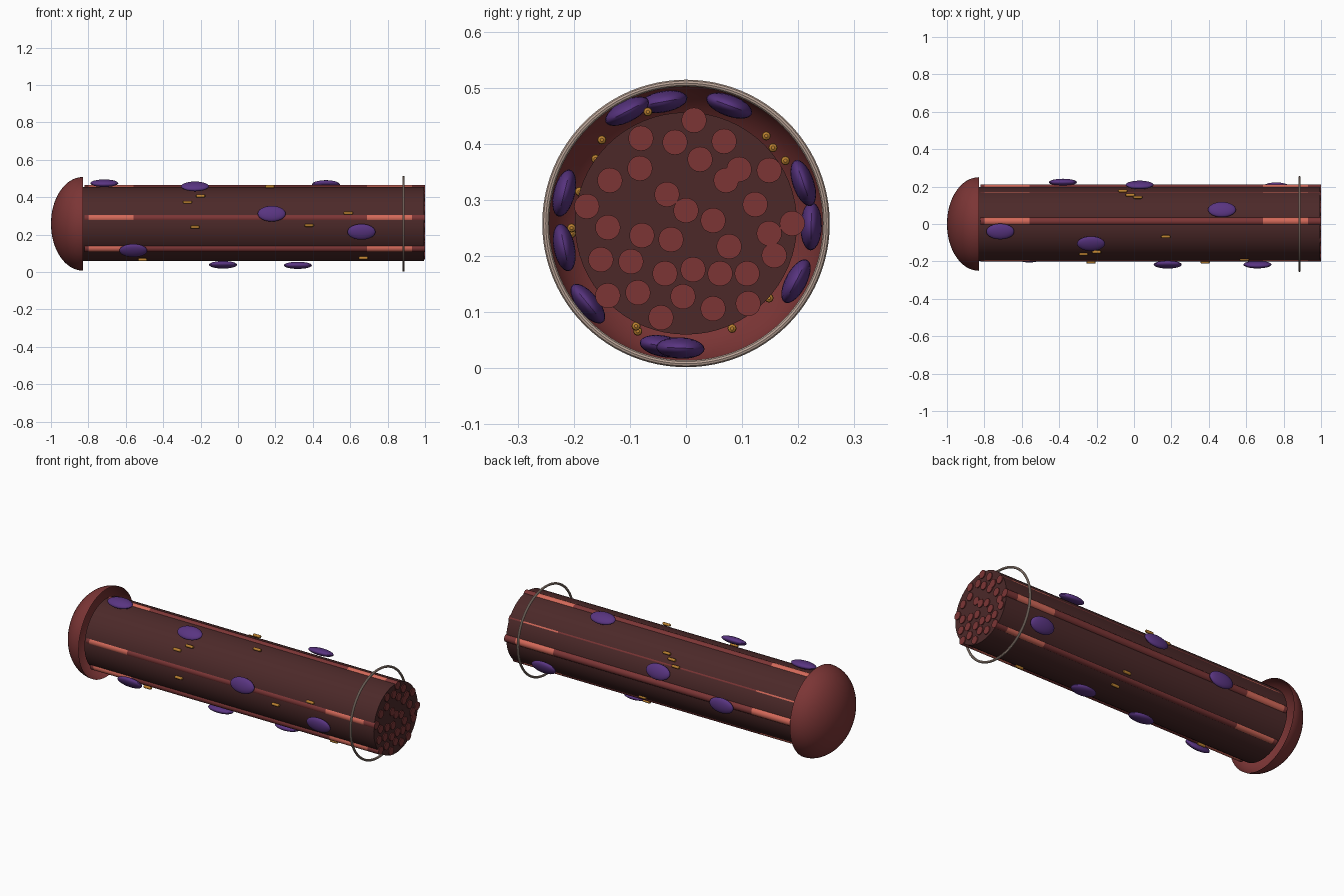
import bpy, bmesh, math
from mathutils import Matrix

cube = bpy.data.objects.get("Cube")
if cube:
    bpy.data.objects.remove(cube)

AXIS_Z = 0.258   # height of the long axis
BODY_R = 0.198


def material(name, rgb):
    m = bpy.data.materials.new(name)
    m.use_nodes = True
    color = (*rgb, 1)
    m.diffuse_color = color
    bsdf = next(n for n in m.node_tree.nodes if n.type == 'BSDF_PRINCIPLED')
    bsdf.inputs["Base Color"].default_value = color
    bsdf.inputs["Roughness"].default_value = 0.6
    return m


DARK = material("dark brown", (0.072, 0.022, 0.022))
RED = material("deep red", (0.2, 0.036, 0.036))
SALMON = material("salmon band", (0.65, 0.14, 0.1))
PURPLE = material("purple", (0.1, 0.035, 0.22))
AMBER = material("amber", (0.5, 0.22, 0.03))
TAUPE = material("taupe", (0.48, 0.36, 0.3))


def finish(bm, name, mats):
    mesh = bpy.data.meshes.new(name)
    bm.normal_update()
    bm.to_mesh(mesh)
    bm.free()
    for m in mats:
        mesh.materials.append(m)
    mesh.shade_smooth()
    mesh.set_sharp_from_angle(angle=math.radians(35))
    return mesh


def place(mesh, name, loc, roll=0):
    ob = bpy.data.objects.new(name, mesh)
    ob.location = loc
    ob.rotation_euler = (roll, 0, 0)
    bpy.context.collection.objects.link(ob)
    return ob


def lathe(profile, sides, caps=True, loop=False):
    """Turn (x, radius) points around the x axis."""
    bm = bmesh.new()
    rings = []
    for x, r in profile:
        rings.append([bm.verts.new((x, r * math.sin(t), r * math.cos(t)))
                      for t in (math.tau * k / sides for k in range(sides))])
    pairs = list(zip(rings, rings[1:]))
    if loop:
        pairs.append((rings[-1], rings[0]))
    for a, b in pairs:
        for k in range(sides):
            n = (k + 1) % sides
            bm.faces.new((a[k], a[n], b[n], b[k]))
    if caps:
        bm.faces.new(rings[0])
        bm.faces.new(rings[-1])
    if caps or loop:
        bmesh.ops.recalc_face_normals(bm, faces=bm.faces)
    return bm


# Main fibre cylinder
body = finish(lathe([(-0.83, BODY_R), (0.995, BODY_R)], 64), "fibre_body", [DARK])
place(body, "fibre_body", (0, 0, AXIS_Z))

# Domed end, an open shell
dome_steps = 16
profile = [(-0.83 - 0.17 * math.sin(a), 0.25 * math.cos(a))
           for a in (0.5 * math.pi * i / dome_steps for i in range(dome_steps))]
bm = lathe(profile, 64, caps=False)
bm.verts.ensure_lookup_table()
tip = bm.verts.new((-1, 0, 0))
last = list(bm.verts)[-65:-1]
for k in range(64):
    bm.faces.new((last[k], last[(k + 1) % 64], tip))
bmesh.ops.recalc_face_normals(bm, faces=bm.faces)
place(finish(bm, "end_dome", [RED]), "end_dome", (0, 0, AXIS_Z))

# Thin hoop around the open end
hoop = [(0.885 + 0.0065 * math.cos(a), 0.25 + 0.0065 * math.sin(a))
        for a in (math.tau * i / 10 for i in range(10))]
place(finish(lathe(hoop, 96, caps=False, loop=True), "hoop", [TAUPE]),
      "hoop", (0, 0, AXIS_Z))

# Long inner rods with pale bands near both ends
rod_cuts = (-0.82, -0.8, -0.56, 0.69, 0.93, 1)
bm = lathe([(x, 0.0225) for x in rod_cuts], 20)
for f in bm.faces:
    x = f.calc_center_median().x
    f.material_index = int(-0.8 < x < -0.56 or 0.69 < x < 0.93)
rod = finish(bm, "rod", [RED, SALMON])
ROD_UNIT = 1 / 560
rods = [(0, 13), (-15, -16), (27, 3), (-44, -12), (-19, 29), (14, 64), (7, -46),
        (40, 43), (43, -23), (-21, -50), (-55, -38), (-46, 55), (-78, -4),
        (-76, 43), (-11, 81), (38, 82), (53, 54), (69, 19), (83, -10), (34, -50),
        (-3, -73), (-48, -69), (-85, -36), (-99, 17), (-45, 85), (8, 103),
        (83, 53), (106, 0), (88, -32), (61, -50), (27, -85), (-25, -94),
        (-78, -72), (62, -80)]
for i, (y, z) in enumerate(rods):
    place(rod, f"rod_{i + 1}", (0, y * ROD_UNIT, AXIS_Z + z * ROD_UNIT))

# Flattened oval bodies lying on the surface: (x, y, height from axis)
bm = bmesh.new()
bmesh.ops.create_uvsphere(bm, u_segments=24, v_segments=14, radius=1,
                          matrix=Matrix.Diagonal((0.075, 0.043, 0.019, 1)))
oval = finish(bm, "oval_body", [PURPLE])
ovals = [(-0.715, -0.04, 0.217), (-0.23, -0.105, 0.2), (0.47, 0.077, 0.21),
         (0.18, -0.217, 0.054), (0.66, -0.217, -0.043), (-0.56, -0.175, -0.143),
         (-0.08, -0.04, -0.219), (0.32, -0.01, -0.222), (-0.38, 0.223, -0.005),
         (0.03, 0.209, 0.072), (0.76, 0.196, -0.103)]
for i, (x, y, z) in enumerate(ovals):
    place(oval, f"oval_body_{i + 1}", (x, y, AXIS_Z + z), math.atan2(-y, z))

# Small rounded grains: (x, y, height from axis)
grain = finish(lathe([(-0.025, 0.003), (-0.022, 0.007), (-0.018, 0.008),
                      (0.018, 0.008), (0.022, 0.007), (0.025, 0.003)], 12),
               "grain", [AMBER])
grains = [(-0.27, -0.161, 0.115), (-0.2, -0.15, 0.149), (0.17, -0.068, 0.199),
          (0.59, -0.19, 0.057), (-0.23, -0.204, -0.018), (0.38, -0.204, -0.008),
          (-0.51, -0.086, -0.192), (0.67, -0.089, -0.183), (0.19, 0.082, -0.187),
          (0.17, 0.148, -0.133), (-0.06, 0.177, 0.112), (-0.02, 0.155, 0.135),
          (0.02, 0.143, 0.156)]
for i, (x, y, z) in enumerate(grains):
    place(grain, f"grain_{i + 1}", (x, y, AXIS_Z + z))
